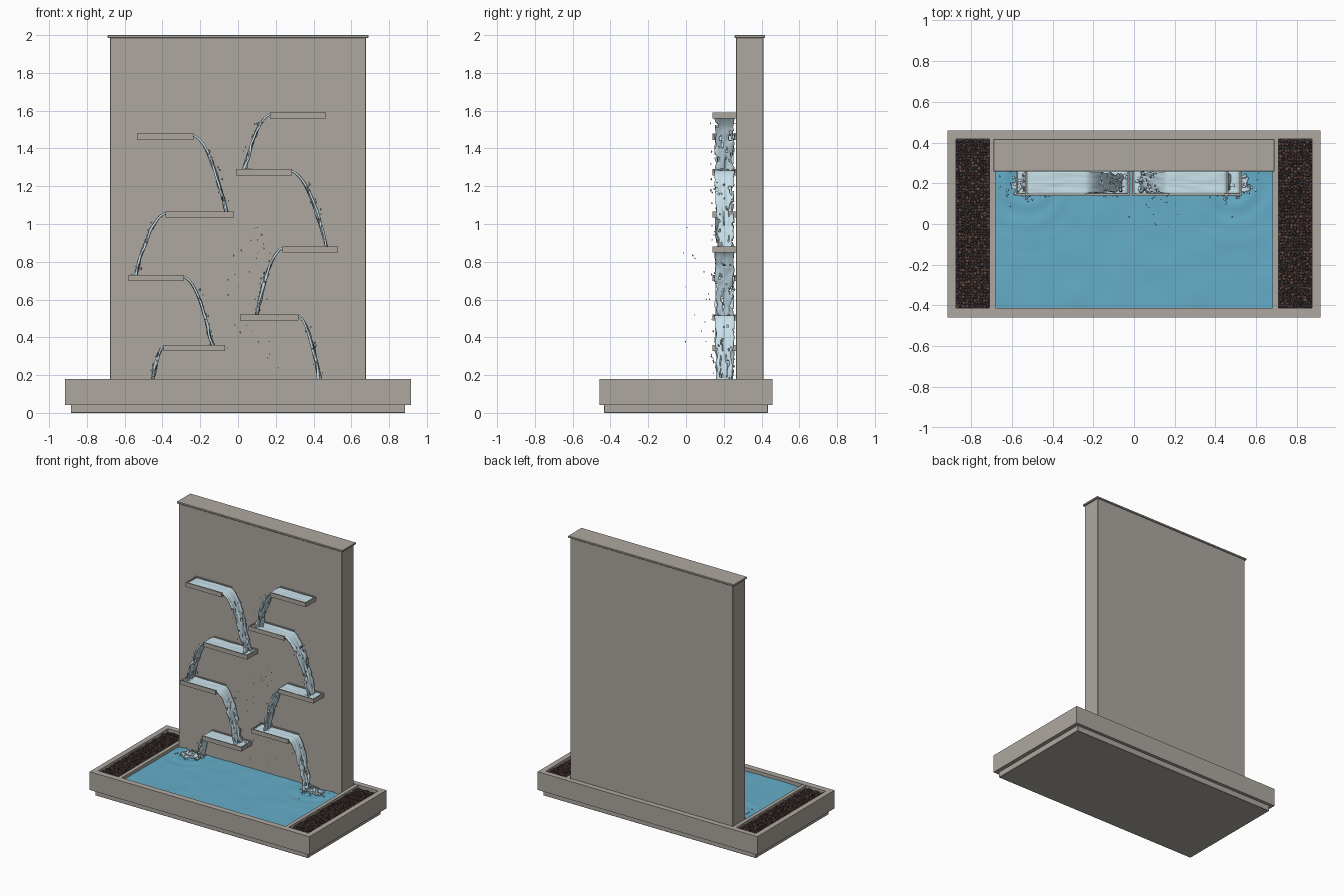
import bpy, bmesh, math, random
from mathutils import Vector, Matrix, noise

if "Cube" in bpy.data.objects:
    bpy.data.objects.remove(bpy.data.objects["Cube"])

random.seed(7)


def material(name, rgb):
    m = bpy.data.materials.new(name)
    m.diffuse_color = (*rgb, 1)
    m.use_nodes = True
    m.node_tree.nodes["Principled BSDF"].inputs["Base Color"].default_value = m.diffuse_color
    return m


STONE = material("stone", (0.42, 0.39, 0.35))
POOL = material("pool_water", (0.13, 0.42, 0.58))
WATER = material("falling_water", (0.58, 0.75, 0.82))
GRAVEL = [material("gravel_a", (0.10, 0.055, 0.05)), material("gravel_b", (0.055, 0.045, 0.045)),
          material("gravel_c", (0.16, 0.085, 0.07))]


def finish(name, bm, mats, smooth=False):
    bmesh.ops.recalc_face_normals(bm, faces=bm.faces)
    me = bpy.data.meshes.new(name)
    bm.to_mesh(me)
    bm.free()
    ob = bpy.data.objects.new(name, me)
    bpy.context.collection.objects.link(ob)
    for m in mats:
        me.materials.append(m)
    if smooth:
        me.shade_smooth()
    return ob


def boxes(name, spans, mat, bevel=0.002):
    """One object from boxes given as (x0, x1, y0, y1, z0, z1)."""
    bm = bmesh.new()
    for x0, x1, y0, y1, z0, z1 in spans:
        mtx = Matrix.Translation(((x0 + x1) / 2, (y0 + y1) / 2, (z0 + z1) / 2)) @ \
            Matrix.Diagonal((x1 - x0, y1 - y0, z1 - z0, 1))
        bmesh.ops.create_cube(bm, size=1, matrix=mtx)
    ob = finish(name, bm, [mat])
    if bevel:
        b = ob.modifiers.new("bevel", 'BEVEL')
        b.width, b.segments = bevel, 1
    return ob


def blobs(name, items, mats, sub=1):
    """Many small ellipsoids: (centre, scale, material index)."""
    t = bmesh.new()
    bmesh.ops.create_icosphere(t, subdivisions=sub, radius=1)
    tv = [v.co.copy() for v in t.verts]
    tf = [[v.index for v in f.verts] for f in t.faces]
    t.free()
    verts, faces, idx = [], [], []
    for c, s, k in items:
        rot = Matrix.Rotation(random.uniform(0, 6.28), 3, 'Z')
        n = len(verts)
        verts += [Vector(c) + rot @ Vector((v.x * s[0], v.y * s[1], v.z * s[2])) for v in tv]
        faces += [[i + n for i in f] for f in tf]
        idx += [k] * len(tf)
    me = bpy.data.meshes.new(name)
    me.from_pydata(verts, [], faces)
    for m in mats:
        me.materials.append(m)
    me.polygons.foreach_set("material_index", idx)
    bpy.context.collection.objects.link(bpy.data.objects.new(name, me))


# basin with plinth, rim walls and planter dividers
boxes("plinth", [(-0.885, 0.885, -0.433, 0.433, 0, 0.05)], STONE)
boxes("basin", [(-0.915, 0.915, -0.458, 0.458, 0.043, 0.07),
                (-0.915, 0.915, -0.458, -0.412, 0.07, 0.18),
                (-0.915, 0.915, 0.418, 0.458, 0.07, 0.18),
                (-0.915, -0.875, -0.412, 0.418, 0.07, 0.18),
                (0.875, 0.915, -0.412, 0.418, 0.07, 0.18)], STONE, 0)
boxes("dividers", [(s * 0.695 - 0.014, s * 0.695 + 0.014, -0.412, 0.418, 0.07, 0.178)
                   for s in (-1, 1)], STONE, 0)

# back wall and its cap
boxes("back_wall", [(-0.678, 0.678, 0.266, 0.41, 0.07, 1.988)], STONE)
boxes("wall_cap", [(-0.69, 0.69, 0.258, 0.418, 1.986, 2.0)], STONE)

# gravel beds
boxes("gravel_bed", [(min(s * .875, s * .709), max(s * .875, s * .709), -0.412, 0.418, 0.07, 0.15)
                     for s in (-1, 1)], GRAVEL[1], 0)
stones = []
for side in (-1, 1):
    for i in range(11):
        for j in range(56):
            r = random.uniform(0.007, 0.011)
            stones.append(((side * (0.717 + i * 0.015) + random.uniform(-.004, .004),
                            -0.404 + j * 0.0147 + random.uniform(-.004, .004),
                            random.uniform(0.152, 0.162)),
                           (r, r * random.uniform(.7, 1), r * random.uniform(.7, 1)),
                           random.randrange(3)))
blobs("gravel", stones, GRAVEL, 2)

# pool surface with faint ripples
bm = bmesh.new()
bmesh.ops.create_grid(bm, x_segments=80, y_segments=44, size=1)
for v in bm.verts:
    v.co = Vector((v.co.x * 0.681, v.co.y * 0.339 - 0.073, 0))
    v.co.z = 0.155 + 0.004 * noise.noise(v.co * 7)
    for px, py in ((-0.53, 0.2), (0.49, 0.2)):
        d = math.hypot(v.co.x - px, v.co.y - py)
        v.co.z += 0.006 * math.exp(-d * 9) * math.sin(d * 70)
finish("pool_water", bm, [POOL], True)

# spill trays: x0, x1, top z, outlet direction, landing x, landing z
TRAYS = [(0.17, 0.465, 1.59, -1, 0.03, 1.275), (-0.01, 0.285, 1.29, 1, 0.47, 0.865),
         (0.235, 0.53, 0.882, -1, 0.095, 0.505), (0.01, 0.32, 0.522, 1, 0.435, 0.155),
         (-0.535, -0.235, 1.478, 1, -0.06, 1.05), (-0.385, -0.02, 1.066, -1, -0.545, 0.715),
         (-0.58, -0.285, 0.73, 1, -0.135, 0.345), (-0.395, -0.07, 0.36, -1, -0.455, 0.155)]
Y0, Y1, RIM = 0.14, 0.268, 0.009

drops = []
for n, (x0, x1, top, d, lx, lz) in enumerate(TRAYS, 1):
    end = (x0, x0 + RIM) if d > 0 else (x1 - RIM, x1)
    lip = (x1 - RIM, x1) if d > 0 else (x0, x0 + RIM)
    boxes(f"tray_{n}", [(x0, x1, Y0, Y1, top - 0.032, top - 0.02),
                        (x0, x1, Y0, Y0 + RIM, top - 0.02, top),
                        (x0, x1, Y1 - RIM, Y1, top - 0.02, top),
                        (*end, Y0 + RIM, Y1 - RIM, top - 0.02, top),
                        (*lip, Y0 + RIM, Y1 - RIM, top - 0.02, top - 0.014)], STONE, 0)

    # water sheet: flat in the tray, then a falling arc with torn edges
    sx, ex = (x0 + RIM, x1) if d > 0 else (x1 - RIM, x0)
    wz = top - 0.011
    path = [(sx + (ex - sx) * i / 14, wz, 0) for i in range(14)]
    for i in range(41):
        t = i / 40
        path.append((ex + (lx - ex) * t, wz - (wz - lz) * (0.12 * t + 0.88 * t * t), t))
    bm = bmesh.new()
    COLS = 14
    rows = []
    for x, z, t in path:
        row = []
        half = (0.054 - 0.012 * t) if t else 0.055
        for j in range(COLS + 1):
            u = j / COLS * 2 - 1
            p = Vector((x, 0.204 + u * half, z))
            w = noise.noise(Vector((n * 5.3, j * 0.45, z * 14 + x * 9)))
            edge = noise.noise(Vector((n * 3.1 + u, z * 22, 4)))
            p.x += d * (0.013 * w * t + 0.001 * w)
            p.y += 0.02 * edge * t * abs(u)
            if t == 0:
                p.z += 0.003 * w
            row.append(bm.verts.new(p))
        rows.append(row)
    for i in range(len(rows) - 1):
        t = path[i][2]
        for j in range(COLS):
            hole = noise.noise(Vector((j * 0.5 + n * 9, i * 0.33, n * 2.7)))
            if t > 0.3 and hole > 0.62 - 0.42 * t:
                continue
            bm.faces.new((rows[i][j], rows[i + 1][j], rows[i + 1][j + 1], rows[i][j + 1]))
    bmesh.ops.delete(bm, geom=[v for v in bm.verts if not v.link_faces], context='VERTS')
    ob = finish(f"stream_{n}", bm, [WATER], True)
    s = ob.modifiers.new("thickness", 'SOLIDIFY')
    s.thickness, s.offset = 0.011, 0

    # spray beside the stream and at its landing
    for _ in range(14):
        t = random.uniform(0.4, 1)
        r = random.uniform(0.002, 0.005)
        drops.append((((ex + (lx - ex) * t) + random.gauss(0, 0.012), random.uniform(0.13, 0.26),
                       wz - (wz - lz) * t * t + 0.01), (r, r, r * 1.5), 0))
    for _ in range(16):
        r = random.uniform(0.004, 0.008)
        drops.append(((lx + random.gauss(0, 0.015), random.uniform(0.16, 0.25),
                       lz + random.uniform(0, 0.014)), (r * 1.5, r, r * 0.7), 0))

# pool splashes
for px, d in ((-0.52, -1), (0.48, 1)):
    for _ in range(90):
        a, q = random.uniform(0, 6.28), abs(random.gauss(0, 0.055))
        r = random.uniform(0.003, 0.012) * max(0.3, 1 - q * 6)
        x = max(-0.66, min(0.66, px + d * 0.02 + q * 1.2 * math.cos(a)))
        y = min(0.255, 0.195 + q * math.sin(a))
        drops.append(((x, y, 0.158 + random.uniform(0, 0.012)), (r * 1.6, r, r * 0.7), 0))

# stray droplets in front of the wall
for _ in range(36):
    r = random.uniform(0.002, 0.004)
    drops.append(((random.gauss(0.07, 0.08), random.uniform(-0.02, 0.24) if random.random() < .4
                   else random.uniform(0.1, 0.24), random.uniform(0.2, 1.0)), (r, r, r * 1.4), 0))
blobs("droplets", drops, [WATER], 2)

# foam patches on the pool
for k, (px, pw) in enumerate(((-0.53, 0.085), (0.50, 0.08))):
    bm = bmesh.new()
    bmesh.ops.create_grid(bm, x_segments=36, y_segments=26, size=1)
    gone = []
    for v in bm.verts:
        q = v.co.length
        v.co = Vector((px + v.co.x * pw, 0.195 + v.co.y * 0.06, 0))
        w = noise.noise(v.co * 38 + Vector((0, 0, k * 8)))
        v.co.z = 0.163 + 0.012 * w * (1 - min(q, 1))
        if q + 0.6 * w > 0.85:
            gone.append(v)
    bmesh.ops.delete(bm, geom=gone, context='VERTS')
    ob = finish(f"foam_{k + 1}", bm, [WATER], True)
    ob.modifiers.new("thickness", 'SOLIDIFY').thickness = 0.006
